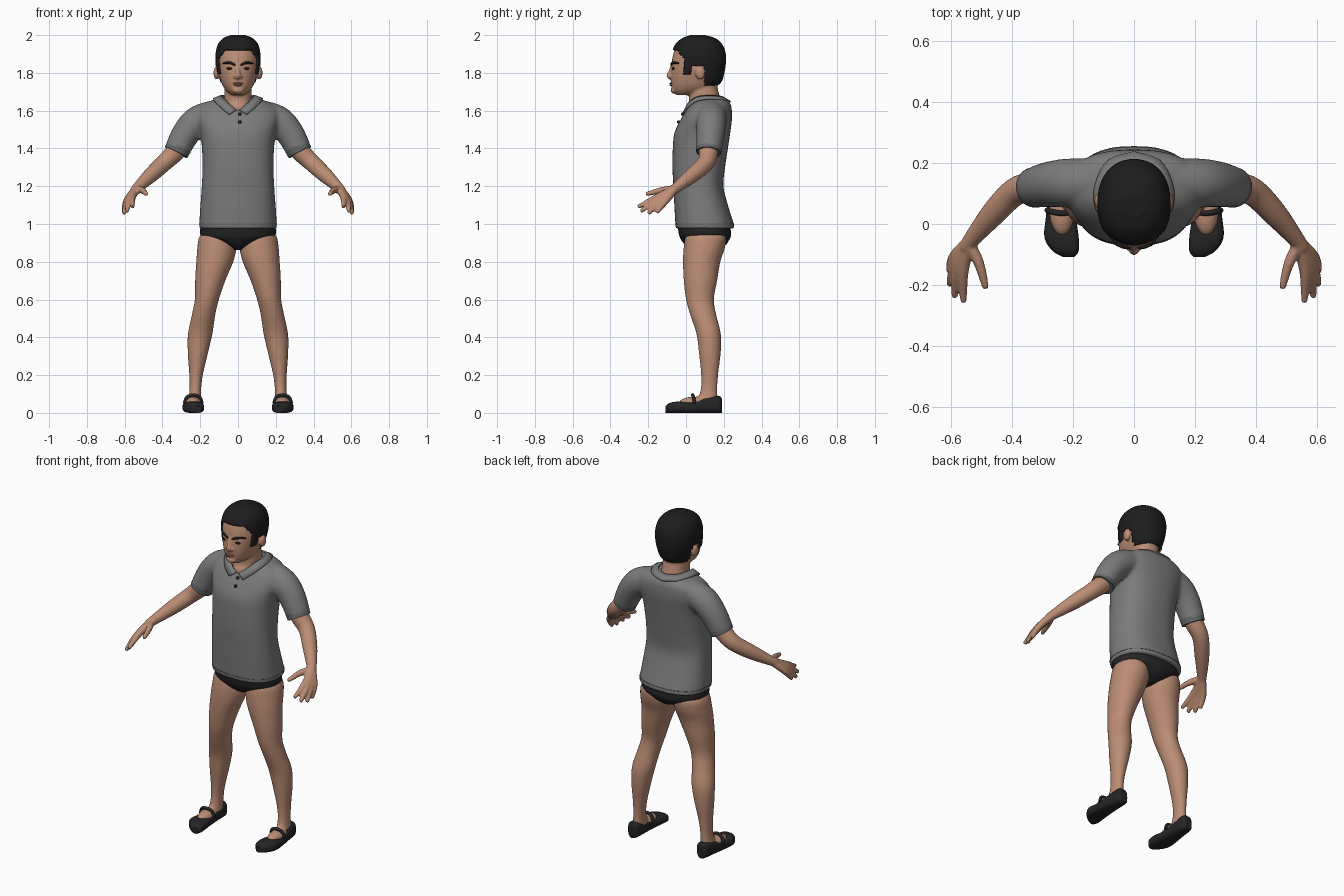
import bpy, bmesh, math
from mathutils import Vector, Matrix


def material(name, rgb):
    m = bpy.data.materials.new(name)
    m.diffuse_color = (*rgb, 1)
    return m


SKIN = material("skin", (.50, .265, .175))
LIP = material("lip", (.36, .16, .11))
GREY = material("shirt_grey", (.20, .20, .20))
TRIM = material("trim_grey", (.13, .135, .14))
DARK = material("black_cloth", (.018, .018, .019))
HAIR = material("hair_black", (.012, .012, .012))


def spline(rows, steps):
    """Catmull-Rom through rows of numbers"""
    out, n = [], len(rows)
    for i in range(n - 1):
        p = [rows[max(0, min(n - 1, i + k))] for k in (-1, 0, 1, 2)]
        for s in range(steps):
            t = s / steps
            out.append([.5 * (2 * b + (c - a) * t + (2 * a - 5 * b + 4 * c - d) * t * t
                              + (3 * b - a - 3 * c + d) * t ** 3) for a, b, c, d in zip(*p)])
    return out + [list(rows[-1])]


def skin_rings(bm, rings):
    vs = [[bm.verts.new(p) for p in r] for r in rings]
    n = len(vs[0])
    for a, b in zip(vs, vs[1:]):
        for i in range(n):
            bm.faces.new((a[i], a[(i + 1) % n], b[(i + 1) % n], b[i]))
    bm.faces.new(vs[0])
    bm.faces.new(vs[-1])


def oval(seg, e):
    for i in range(seg):
        a = 2 * math.pi * i / seg
        c, s = math.cos(a), math.sin(a)
        yield math.copysign(abs(c) ** (2 / e), c), math.copysign(abs(s) ** (2 / e), s)


def stack(bm, rows, seg=32, e=2.2, steps=5):
    """Horizontal ovals: (z, centre x, half width, front y, back y)"""
    skin_rings(bm, [[(cx + w * c, (f + b) / 2 + (b - f) / 2 * s, z) for c, s in oval(seg, e)]
                    for z, cx, w, f, b in spline(rows, steps)])


def tube(bm, rows, seg=14, steps=4):
    """Round tube: (x, y, z, radius)"""
    pts = spline(rows, steps)
    pos = [Vector(p[:3]) for p in pts]
    rings = []
    for i, p in enumerate(pts):
        t = (pos[min(i + 1, len(pos) - 1)] - pos[max(i - 1, 0)]).normalized()
        u = t.cross(Vector((.2, 1, .1))).normalized()
        v = t.cross(u)
        rings.append([pos[i] + (u * c + v * s) * p[3] for c, s in oval(seg, 2)])
    skin_rings(bm, rings)


def ball(bm, at, r):
    bmesh.ops.create_uvsphere(bm, u_segments=20, v_segments=12, radius=1,
                              matrix=Matrix.Translation(at) @ Matrix.Diagonal((*r, 1)))


def finish(name, bm, mat, voxel=0, smooth=4, mirror=False, thick=0):
    bmesh.ops.recalc_face_normals(bm, faces=bm.faces)
    for f in bm.faces:
        f.smooth = len(f.verts) < 5
    me = bpy.data.meshes.new(name)
    bm.to_mesh(me)
    bm.free()
    me.materials.append(mat)
    ob = bpy.data.objects.new(name, me)
    bpy.context.collection.objects.link(ob)
    if thick:
        m = ob.modifiers.new("thickness", 'SOLIDIFY')
        m.thickness, m.offset = thick, -1
    if voxel:
        m = ob.modifiers.new("blend", 'REMESH')
        m.mode, m.voxel_size, m.use_smooth_shade = 'VOXEL', voxel, True
        m = ob.modifiers.new("soften", 'SMOOTH')
        m.iterations = smooth
    if mirror:
        ob.modifiers.new("mirror", 'MIRROR').use_clip = False
    return ob


# Head with neck, nose and ears
head = [(1.682, 0, .03, -.05, .02), (1.705, 0, .062, -.07, .13), (1.74, 0, .085, -.078, .175),
        (1.79, 0, .1, -.08, .192), (1.84, 0, .108, -.077, .2), (1.89, 0, .108, -.07, .2),
        (1.94, 0, .096, -.052, .182), (1.973, 0, .068, -.015, .145), (1.99, 0, .028, .03, .09)]
bm = bmesh.new()
stack(bm, head)
stack(bm, [(1.56, 0, .06, .02, .19), (1.61, 0, .068, -.002, .195), (1.65, 0, .074, .015, .185),
           (1.7, 0, .072, .015, .172), (1.76, 0, .07, .02, .16)])
tube(bm, [(0, -.068, 1.845, .01), (0, -.081, 1.81, .011), (0, -.088, 1.785, .015), (0, -.08, 1.775, .012)])
ball(bm, (0, -.066, 1.708), (.03, .016, .018))
for s in (-1, 1):
    ball(bm, (s * .014, -.078, 1.781), (.012, .013, .01))
    ball(bm, (s * .113, .075, 1.8), (.017, .027, .036))
finish("head", bm, SKIN, .006, 3)

# Close-cropped hair cut along the hairline
bm = bmesh.new()
stack(bm, [(1.715 + (z - 1.705) * 1.0, x, w + .011, f - .006, b + .011) for z, x, w, f, b in head[1:]], 64, 2.2, 7)


def hairline(y):
    if y < -.01:
        return 1.925 - max(0, y + .05) * 1.2
    if y < .03:
        return 1.795
    return 1.835 if y < .1 else 1.735 - (y - .1) * .1


gone = []
for f in bm.faces:
    c = f.calc_center_median()
    if c.z < hairline(c.y):
        gone.append(f)
bmesh.ops.delete(bm, geom=gone, context='FACES')
finish("hair", bm, HAIR, thick=.014)

# Face details
bm = bmesh.new()
tube(bm, [(.014, -.078, 1.841, .005), (.045, -.07, 1.854, .007), (.08, -.037, 1.851, .004)])
finish("eyebrow", bm, HAIR, mirror=True)
bm = bmesh.new()
ball(bm, (.043, -.067, 1.823), (.019, .008, .007))
finish("eye", bm, HAIR, mirror=True)
bm = bmesh.new()
ball(bm, (0, -.077, 1.744), (.028, .01, .005))
ball(bm, (0, -.077, 1.735), (.022, .01, .006))
finish("lips", bm, LIP)

# Shirt body and sleeves
torso = [(.975, 0, .206, -.057, .258), (1.01, 0, .205, -.057, .25), (1.1, 0, .199, -.062, .222),
         (1.2, 0, .192, -.067, .198), (1.3, 0, .188, -.072, .207), (1.4, 0, .191, -.07, .222),
         (1.48, 0, .2, -.062, .234), (1.55, 0, .22, -.03, .243), (1.6, 0, .215, .0, .243),
         (1.635, 0, .18, .026, .236), (1.662, 0, .115, .045, .215)]
bm = bmesh.new()
stack(bm, torso, 40, 2.4)
for s in (-1, 1):
    tube(bm, [(s * .11, .14, 1.585, .075), (s * .21, .135, 1.548, .08), (s * .275, .13, 1.48, .075),
              (s * .325, .12, 1.385, .067)], 24)
finish("shirt", bm, GREY, .01, 5)

# Cuffs and hem stitching
bm = bmesh.new()
tube(bm, [(.312, .1225, 1.41, .068), (.3275, .1195, 1.379, .066)], 28)
finish("sleeve_cuff", bm, TRIM, mirror=True)
bm = bmesh.new()
stack(bm, [(.998, 0, .207, -.059, .255), (1.003, 0, .207, -.059, .254)], 40, 2.4)
finish("hem_seam", bm, TRIM)

# Turned-down collar
inner = [(.008, -.006, 1.606), (.05, .008, 1.64), (.085, .055, 1.674), (.09, .12, 1.683),
         (.062, .178, 1.68), (0, .198, 1.674)]
outer = [(.045, -.024, 1.582), (.092, .002, 1.618), (.128, .055, 1.656), (.128, .13, 1.667),
         (.085, .21, 1.659), (0, .238, 1.65)]
bm = bmesh.new()
rows = [[bm.verts.new(p) for p in spline(r, 4)] for r in (inner, outer)]
for i in range(len(rows[0]) - 1):
    bm.faces.new((rows[0][i], rows[0][i + 1], rows[1][i + 1], rows[1][i]))
finish("collar", bm, GREY, mirror=True, thick=.009)

# Buttons
bm = bmesh.new()
for y, z in ((-.017, 1.582), (-.039, 1.54)):
    ball(bm, (.01, y, z), (.009, .009, .009))
finish("buttons", bm, DARK)

# Arms with hands
bm = bmesh.new()
tube(bm, [(.28, .13, 1.46, .055), (.33, .12, 1.385, .052), (.39, .105, 1.325, .046),
          (.46, .035, 1.26, .041), (.535, -.055, 1.19, .027), (.548, -.08, 1.175, .025)], 20)
for knuckle, tip in (((.56, -.155, 1.14), (.558, -.255, 1.09)), ((.575, -.15, 1.13), (.588, -.24, 1.067)),
                     ((.585, -.133, 1.122), (.604, -.2, 1.055)), ((.59, -.11, 1.12), (.606, -.155, 1.06))):
    tube(bm, [(.54, -.06, 1.185, .023), (*knuckle, .019), (*tip, .011)], 12)
tube(bm, [(.54, -.065, 1.185, .02), (.507, -.13, 1.178, .018), (.485, -.212, 1.158, .011)], 12)
finish("arm", bm, SKIN, .006, 4, True)

# Briefs
bm = bmesh.new()
stack(bm, [(.862, 0, .02, .04, .15), (.885, 0, .07, .0, .205), (.915, 0, .155, -.025, .228),
           (.94, 0, .198, -.036, .238), (.99, 0, .198, -.045, .235)], 40)
finish("briefs", bm, DARK)

# Legs
bm = bmesh.new()
stack(bm, [(.97, .1, .075, .01, .19), (.93, .108, .098, -.005, .212), (.87, .112, .104, -.013, .205),
           (.8, .123, .098, -.016, .182), (.7, .147, .08, -.012, .165), (.6, .165, .064, .0, .148),
           (.52, .182, .062, .022, .16), (.42, .2, .065, .055, .184), (.32, .212, .054, .068, .184),
           (.2, .222, .036, .08, .17), (.12, .226, .031, .077, .166), (.05, .23, .036, .05, .17)], 28, 2)
ball(bm, (.236, .045, .052), (.042, .085, .034))
finish("leg", bm, SKIN, .008, 4, True)

# Slip-on shoes with a strap
bm = bmesh.new()
rings = []
for y, cx, w, h in spline([(.19, .232, .018, .075), (.172, .232, .036, .09), (.1, .235, .043, .078),
                           (.02, .239, .05, .058), (-.045, .237, .056, .06), (-.088, .224, .043, .052),
                           (-.108, .214, .018, .036)], 5):
    rings.append([(cx + w * c, y, h / 2 + h / 2 * s) for c, s in oval(28, 3)])
skin_rings(bm, rings)
finish("shoe", bm, DARK, mirror=True)
bm = bmesh.new()
tube(bm, [(.19, .045, .05, .009), (.203, .04, .083, .009), (.236, .035, .095, .009),
          (.27, .04, .083, .009), (.284, .045, .05, .009)])
finish("shoe_strap", bm, DARK, mirror=True)
